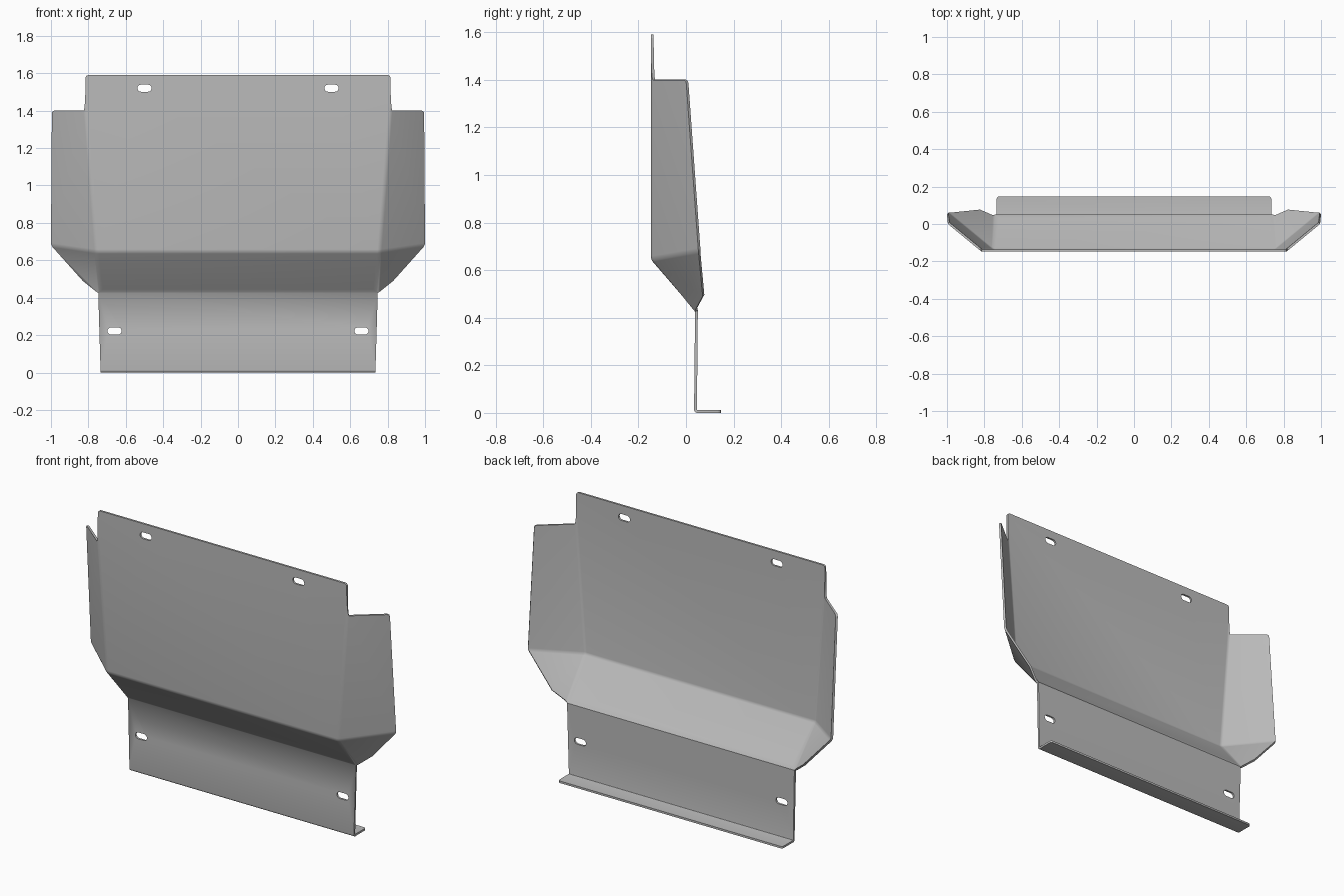
import bpy, bmesh, math
from mathutils import Vector

old = bpy.data.objects.get("Cube")
if old:
    bpy.data.objects.remove(old, do_unlink=True)

THICK = 0.012

steel = bpy.data.materials.new("grey_steel")
steel.use_nodes = True
grey = (0.5, 0.5, 0.5, 1)
steel.diffuse_color = grey
steel.node_tree.nodes["Principled BSDF"].inputs["Base Color"].default_value = grey

# Outer corners of one half of the folded sheet
corners = {
    "top": (0.815, -0.148, 1.59),
    "wing_root": (0.815, -0.148, 1.40),
    "knee": (0.758, -0.148, 0.645),
    "waist": (0.735, 0.034, 0.435),
    "foot": (0.735, 0.034, 0),
    "lip": (0.735, 0.148, 0),
    "wing_top": (0.995, 0.0, 1.40),
    "wing_elbow": (1.0, 0.052, 0.68),
    "wing_low": (0.83, 0.07, 0.49),
    "wing_end": (0.762, 0.04, 0.435),
}

bm = bmesh.new()
right = {n: bm.verts.new((-x, y, z)) for n, (x, y, z) in corners.items()}
left = {n: bm.verts.new(p) for n, p in corners.items()}

# Centre strips: main panel, slope, lower plate and lip
for strip in (("top", "wing_root", "knee"), ("knee", "waist"),
              ("waist", "foot"), ("foot", "lip")):
    bm.faces.new([right[n] for n in strip] + [left[n] for n in reversed(strip)])

# Folded side wings
for wing in (("wing_root", "wing_top", "wing_elbow", "knee"),
             ("knee", "wing_elbow", "wing_low", "wing_end", "waist")):
    bm.faces.new([right[n] for n in wing])
    bm.faces.new([left[n] for n in reversed(wing)])

# Rounded free corners, then rounded bends
free = [side[n] for side in (right, left) for n in ("top", "lip", "wing_top")]
bmesh.ops.bevel(bm, geom=free, offset=0.015, segments=3, profile=0.5,
                affect='VERTICES', clamp_overlap=True)
bends = [e for e in bm.edges if len(e.link_faces) == 2]
bmesh.ops.bevel(bm, geom=bends, offset=0.017, segments=4, profile=0.5,
                affect='EDGES', clamp_overlap=True)

mesh = bpy.data.meshes.new("bent_plate")
bm.to_mesh(mesh)
bm.free()
plate = bpy.data.objects.new("bent_plate", mesh)
bpy.context.collection.objects.link(plate)
mesh.materials.append(steel)

solid = plate.modifiers.new("thickness", 'SOLIDIFY')
solid.thickness = THICK
solid.offset = -1
solid.use_even_offset = True


def slot_cutter(x, y, z, length=0.076, height=0.038):
    """Stadium-shaped prism running along y."""
    r, half = height / 2, (length - height) / 2
    b = bmesh.new()
    ring = []
    for sign in (1, -1):
        for i in range(9):
            a = math.pi * (i / 8 - 0.5)
            ring.append(b.verts.new((x + sign * (half + r * math.cos(a)),
                                     y - 0.05, z + sign * r * math.sin(a))))
    face = b.faces.new(ring)
    out = bmesh.ops.extrude_face_region(b, geom=[face])["geom"]
    bmesh.ops.translate(b, vec=Vector((0, 0.1, 0)),
                        verts=[g for g in out if isinstance(g, bmesh.types.BMVert)])
    bmesh.ops.recalc_face_normals(b, faces=b.faces)
    m = bpy.data.meshes.new("slot_cutter")
    b.to_mesh(m)
    b.free()
    cutter = bpy.data.objects.new("slot_cutter", m)
    cutter.hide_render = True
    bpy.context.collection.objects.link(cutter)
    return cutter


# Mounting slots
cutters = [slot_cutter(s * x, y, z) for s in (1, -1)
           for x, y, z in ((0.5, -0.142, 1.52), (0.66, 0.04, 0.222))]
for cutter in cutters:
    cut = plate.modifiers.new("slot", 'BOOLEAN')
    cut.operation = 'DIFFERENCE'
    cut.solver = 'EXACT'
    cut.object = cutter

# Apply the modifiers and discard the cutters
bpy.context.view_layer.objects.active = plate
plate.select_set(True)
for mod in list(plate.modifiers):
    bpy.ops.object.modifier_apply(modifier=mod.name)
for cutter in cutters:
    bpy.data.objects.remove(cutter, do_unlink=True)

bpy.ops.object.shade_smooth_by_angle(angle=math.radians(30))
